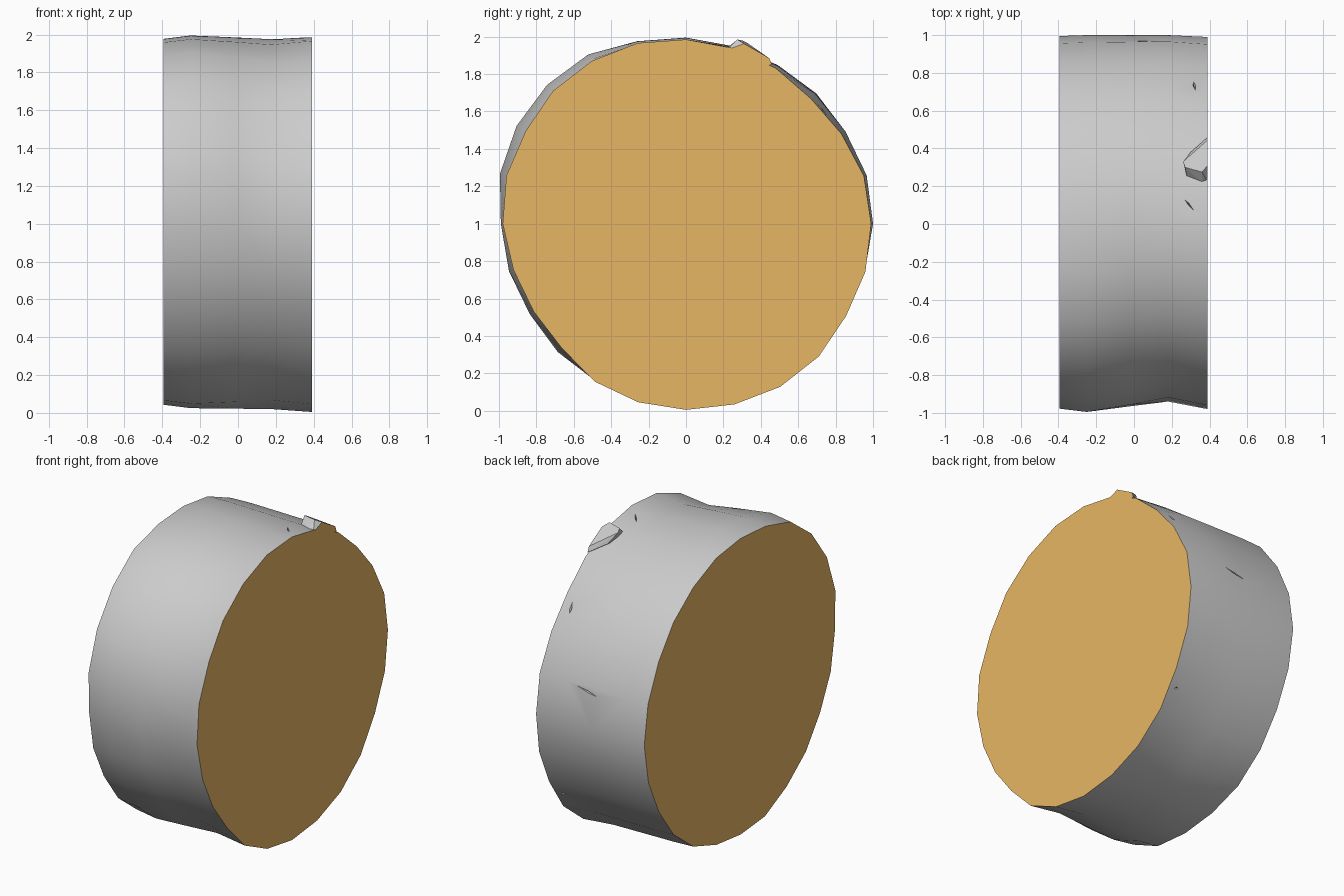
import bpy, bmesh, math
from mathutils import Vector

cube = bpy.data.objects.get("Cube")
if cube:
    bpy.data.objects.remove(cube, do_unlink=True)


def material(name, rgb):
    m = bpy.data.materials.new(name)
    m.use_nodes = True
    m.diffuse_color = (*rgb, 1)
    m.node_tree.nodes["Principled BSDF"].inputs["Base Color"].default_value = (*rgb, 1)
    return m


BARK = material("grey bark", (0.6, 0.6, 0.6))
WOOD = material("cut wood", (0.8, 0.47, 0.13))


def make_object(name, bm):
    bmesh.ops.recalc_face_normals(bm, faces=bm.faces[:])
    me = bpy.data.meshes.new(name)
    bm.to_mesh(me)
    bm.free()
    ob = bpy.data.objects.new(name, me)
    bpy.context.collection.objects.link(ob)
    me.materials.append(BARK)
    me.materials.append(WOOD)
    return ob


def hull(name, points):
    bm = bmesh.new()
    for p in points:
        bm.verts.new(p)
    res = bmesh.ops.convex_hull(bm, input=bm.verts[:])
    loose = [v for v in bm.verts if not v.link_faces]
    bmesh.ops.delete(bm, geom=loose, context="VERTS")
    return make_object(name, bm)


def activate(ob):
    bpy.ops.object.select_all(action="DESELECT")
    ob.select_set(True)
    bpy.context.view_layer.objects.active = ob


# Radii every 15 degrees, from the back (+y) over the top to the front and under
right_cut = [.99, .985, .96, .945, .96, .972, .985, 1.0, 1.005, 1.005, .99, .994,
             .98, .955, .94, .94, .975, .988, .995, 1.0, 1.007, 1.004, .988, .993]
waist = [1.0, 1.0, .985, .98, .975, .975, .975, .98, .985, .98, .965, .95,
         .94, .935, .935, .935, .95, .965, .98, .985, .99, .985, .98, .99]
swell = [1.0, .995, .985, .985, .98, .982, .995, 1.01, 1.045, 1.05, 1.046, 1.03,
         .99, .98, .965, .97, .97, .985, .975, .98, .985, .985, .98, .99]
middle = [(a + b) / 2 for a, b in zip(waist, swell)]
left_cut = [r - .018 if 5 < i < 20 else r - .005 for i, r in enumerate(swell)]
rings = [(-.395, left_cut), (-.25, swell), (-.02, middle), (.18, waist), (.39, right_cut)]

# Log slice: lofted bark with a flat cut at each end
bm = bmesh.new()
N = 24
loops = []
for x, radii in rings:
    loops.append([bm.verts.new((x, r * math.cos(i * math.tau / N),
                                1 + r * math.sin(i * math.tau / N)))
                  for i, r in enumerate(radii)])
for a, b in zip(loops, loops[1:]):
    for i in range(N):
        j = (i + 1) % N
        bm.faces.new((a[i], a[j], b[j], b[i])).smooth = True
for loop in (loops[0], loops[-1]):
    bm.faces.new(loop).material_index = 1
log = make_object("log_slice", bm)


# Cracks: shallow wedges cut into the bark
def crack(a, b, width, depth):
    a, b = Vector(a), Vector(b)
    mid = (a + b) / 2
    out = Vector((0, mid.y, mid.z - 1)).normalized()
    side = out.cross(b - a).normalized() * width
    pts = [a + out * .03, b + out * .03, mid - out * depth]
    pts += [mid + side + out * .03, mid - side + out * .03]
    cutter = hull("crack_cutter", pts)
    cutter.hide_render = True
    activate(log)
    mod = log.modifiers.new("crack", "BOOLEAN")
    mod.operation = "DIFFERENCE"
    mod.solver = "EXACT"
    mod.object = cutter
    bpy.ops.object.modifier_apply(modifier=mod.name)
    bpy.data.objects.remove(cutter, do_unlink=True)


crack((.22, .19, 1.965), (.36, .02, 1.985), .012, .03)
crack((.30, .84, 1.52), (.34, .65, 1.71), .03, .03)
crack((.16, .96, 1.26), (-.10, .97, 1.20), .010, .03)
crack((.30, .80, .42), (.37, .79, .40), .02, .03)

# Broken twig stub on the top edge of the right-hand cut
stub = hull("twig_stub", [
    (.39, .22, 1.93), (.39, .27, 1.94), (.39, .31, 1.963), (.39, .445, 1.885),
    (.39, .46, 1.85), (.39, .34, 1.84), (.36, .22, 1.94), (.36, .275, 1.985),
    (.28, .25, 1.935), (.27, .30, 1.98), (.26, .33, 1.965), (.30, .38, 1.90),
    (.30, .26, 1.88)])
for f in stub.data.polygons:
    f.material_index = 1 if f.normal.x > .95 else 0

activate(log)
bpy.ops.object.shade_smooth_by_angle(angle=math.radians(35))
